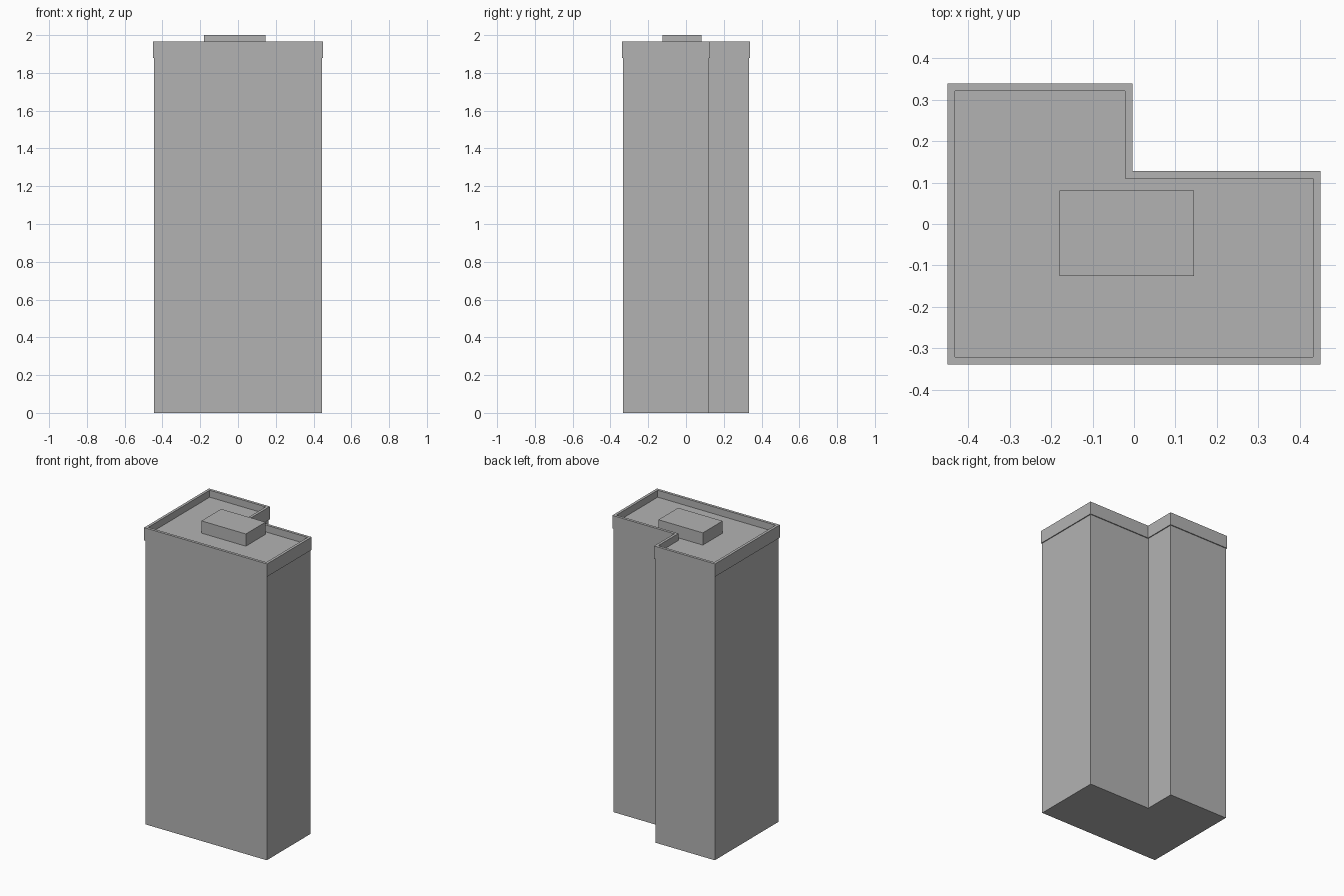
import bpy
import bmesh

cube = bpy.data.objects.get("Cube")
if cube:
    bpy.data.objects.remove(cube, do_unlink=True)

GREY = (0.45, 0.45, 0.45, 1.0)
concrete = bpy.data.materials.new("concrete_grey")
concrete.use_nodes = True
concrete.diffuse_color = GREY
concrete.node_tree.nodes["Principled BSDF"].inputs["Base Color"].default_value = GREY


def l_plan(inset):
    """Counter-clockwise L-shaped plan, pulled in from the parapet's outer face."""
    left, right, front, back = -0.45 + inset, 0.45 - inset, -0.339 + inset, 0.339 - inset
    notch_x, notch_y = -0.004 - inset, 0.128 - inset
    return [(left, front), (right, front), (right, notch_y),
            (notch_x, notch_y), (notch_x, back), (left, back)]


def finish(name, bm):
    bmesh.ops.recalc_face_normals(bm, faces=bm.faces)
    mesh = bpy.data.meshes.new(name)
    bm.to_mesh(mesh)
    bm.free()
    mesh.materials.append(concrete)
    obj = bpy.data.objects.new(name, mesh)
    bpy.context.collection.objects.link(obj)
    return obj


def prism(name, plan, z0, z1):
    bm = bmesh.new()
    base = bm.faces.new([bm.verts.new((x, y, z0)) for x, y in plan])
    top = bmesh.ops.extrude_face_region(bm, geom=[base], use_keep_orig=True)
    verts = [v for v in top["geom"] if isinstance(v, bmesh.types.BMVert)]
    bmesh.ops.translate(bm, verts=verts, vec=(0, 0, z1 - z0))
    return finish(name, bm)


def ring_wall(name, outer, inner, z0, z1):
    """Closed wall swept around two matching plans."""
    bm = bmesh.new()
    loops = [[bm.verts.new((x, y, z)) for x, y in plan]
             for plan, z in ((outer, z0), (outer, z1), (inner, z1), (inner, z0))]
    count = len(outer)
    for k, a in enumerate(loops):
        b = loops[(k + 1) % len(loops)]
        for i in range(count):
            j = (i + 1) % count
            bm.faces.new((a[i], a[j], b[j], b[i]))
    return finish(name, bm)


# Tower shaft, its top forming the roof deck
DECK = 1.919
prism("tower_body", l_plan(0.006), 0, DECK)

# Slightly overhanging parapet around the roof
ring_wall("roof_parapet", l_plan(0), l_plan(0.018), 1.88, 1.965)

# Plant room on the roof
prism("roof_plant_room",
      [(-0.18, -0.125), (0.145, -0.125), (0.145, 0.081), (-0.18, 0.081)], DECK, 2.0)
